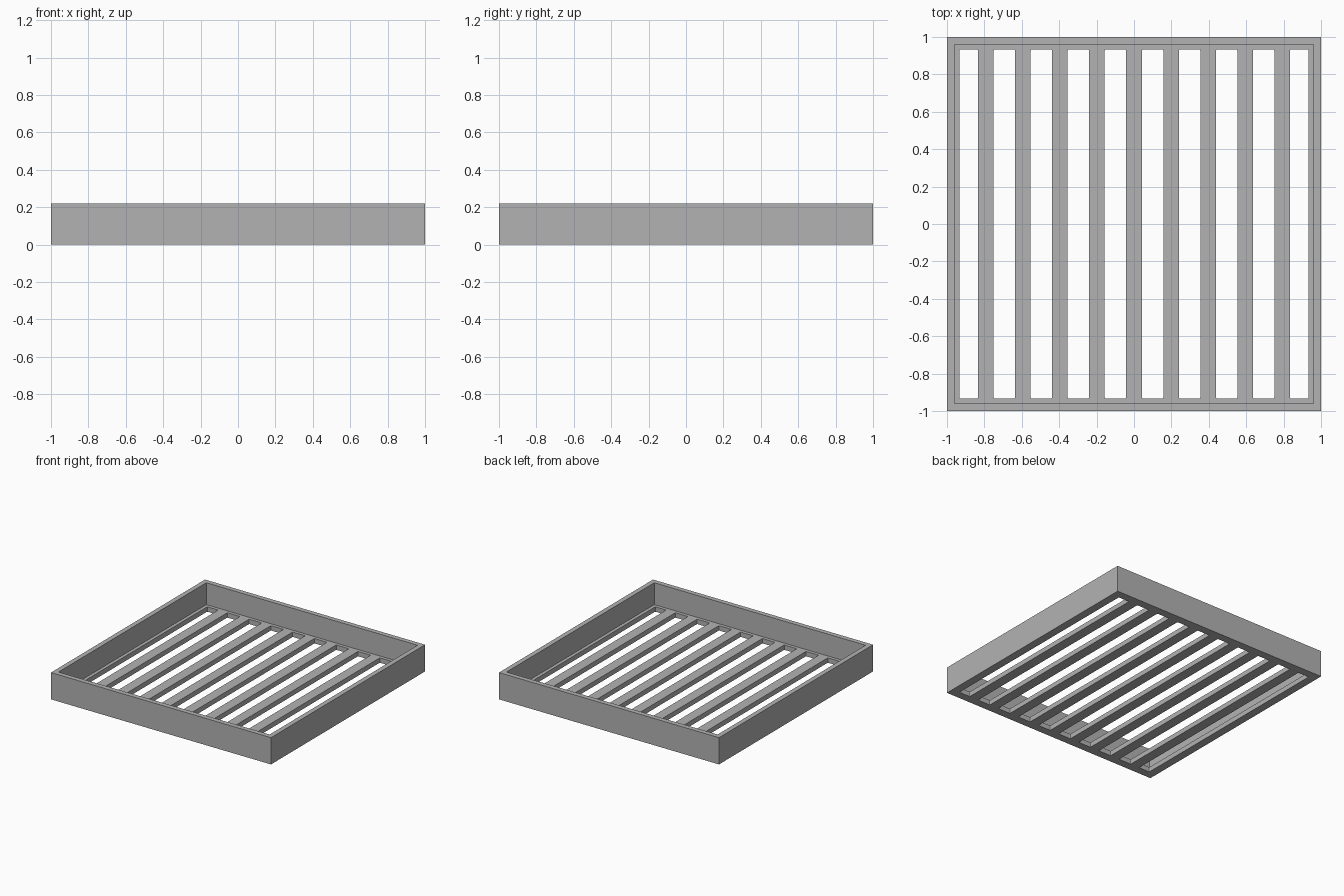
import bpy
import bmesh
from mathutils import Matrix, Vector

if "Cube" in bpy.data.objects:
    bpy.data.objects.remove(bpy.data.objects["Cube"], do_unlink=True)

HEIGHT = 0.22      # rim height
FLOOR = 0.04       # slat thickness
INNER = 0.96       # half width inside the rim
SLOT_END = 0.933   # half extent of the slotted area
SLATS, PITCH, SLAT_W = 9, 0.198, 0.083


def box(name, low, high, round_corners=0.0):
    """Axis-aligned box, optionally with softened upright edges."""
    low, high = Vector(low), Vector(high)
    bm = bmesh.new()
    bmesh.ops.create_cube(bm, size=1, matrix=Matrix.Translation((low + high) / 2)
                          @ Matrix.Diagonal((*(high - low), 1)))
    if round_corners:
        upright = [e for e in bm.edges
                   if abs(e.verts[0].co.z - e.verts[1].co.z) > 0.01]
        bmesh.ops.bevel(bm, geom=upright, offset=round_corners, segments=2,
                        profile=0.5, affect='EDGES')
    mesh = bpy.data.meshes.new(name)
    bm.to_mesh(mesh)
    bm.free()
    obj = bpy.data.objects.new(name, mesh)
    bpy.context.collection.objects.link(obj)
    return obj


def carve(target, cutter):
    """Subtract the cutter from the target and discard it."""
    cutter.hide_render = True
    mod = target.modifiers.new("cut", 'BOOLEAN')
    mod.operation, mod.solver, mod.object = 'DIFFERENCE', 'EXACT', cutter
    bpy.context.view_layer.objects.active = target
    bpy.ops.object.modifier_apply(modifier=mod.name)
    bpy.data.objects.remove(cutter, do_unlink=True)


# Grey material
grey = bpy.data.materials.new("plain grey")
grey.use_nodes = True
colour = (0.45, 0.45, 0.45, 1)
grey.diffuse_color = colour
grey.node_tree.nodes["Principled BSDF"].inputs["Base Color"].default_value = colour

# Solid block hollowed out into a shallow tray
tray = box("slatted_tray", (-1, -1, 0), (1, 1, HEIGHT))
tray.data.materials.append(grey)
carve(tray, box("basin_cutter", (-INNER, -INNER, FLOOR), (INNER, INNER, 1)))

# Slots through the floor, leaving evenly spaced slats
centres = [(i - (SLATS - 1) / 2) * PITCH for i in range(SLATS)]
starts = [-SLOT_END] + [c + SLAT_W / 2 for c in centres]
ends = [c - SLAT_W / 2 for c in centres] + [SLOT_END]
for x0, x1 in zip(starts, ends):
    carve(tray, box("slot_cutter", (x0, -SLOT_END, -0.1),
                    (x1, SLOT_END, 0.1), 0.006))
